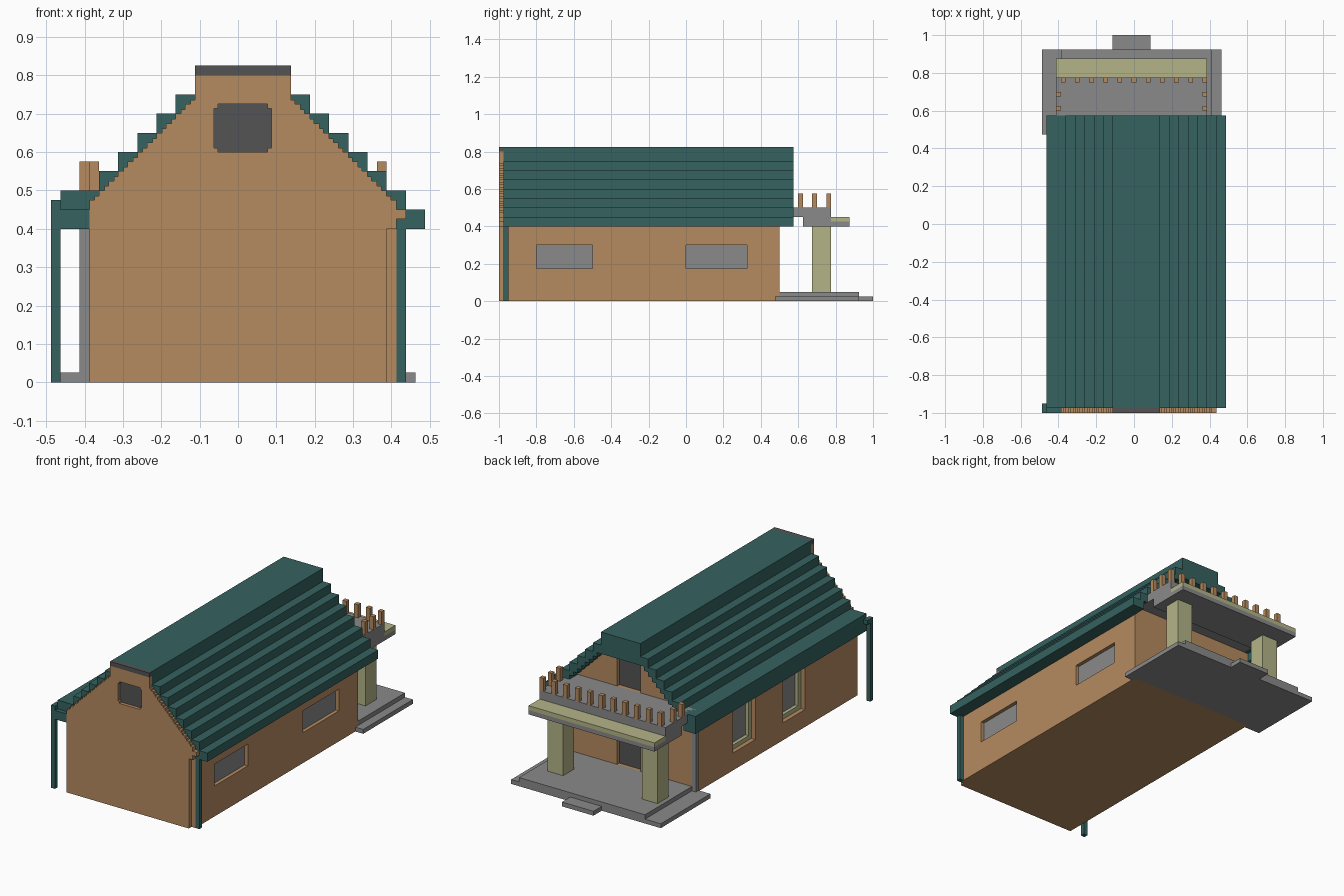
import bpy, bmesh

old = bpy.data.objects.get("Cube")
if old:
    bpy.data.objects.remove(old, do_unlink=True)


def material(name, hex_rgb):
    rgb = [int(hex_rgb[i:i + 2], 16) / 255 for i in (0, 2, 4)]
    lin = [c / 12.92 if c <= 0.04045 else ((c + 0.055) / 1.055) ** 2.4 for c in rgb]
    m = bpy.data.materials.new(name)
    m.use_nodes = True
    m.diffuse_color = (*lin, 1)
    m.node_tree.nodes["Principled BSDF"].inputs["Base Color"].default_value = (*lin, 1)
    return m


WOOD = material("warm wood", "B68B60")
GREEN = material("roof green", "356260")
GREY = material("stone grey", "8A8A8A")
DARK = material("dark grey", "545454")
CREAM = material("cream", "B4B488")


def finish(name, bm, mat):
    bmesh.ops.recalc_face_normals(bm, faces=bm.faces[:])
    me = bpy.data.meshes.new(name)
    bm.to_mesh(me)
    bm.free()
    ob = bpy.data.objects.new(name, me)
    bpy.context.collection.objects.link(ob)
    if mat:
        me.materials.append(mat)
    return ob


def boxes(name, mat, *spans):
    """One object from boxes given as (x0, x1, y0, y1, z0, z1)."""
    bm = bmesh.new()
    for x0, x1, y0, y1, z0, z1 in spans:
        vs = bmesh.ops.create_cube(bm, size=1)["verts"]
        for v in vs:
            v.co = (x1 if v.co.x > 0 else x0, y1 if v.co.y > 0 else y0,
                    z1 if v.co.z > 0 else z0)
    return finish(name, bm, mat)


def prism(name, mat, outline, y0, y1):
    """Extrude an x/z outline along y."""
    bm = bmesh.new()
    face = bm.faces.new([bm.verts.new((x, y0, z)) for x, z in outline])
    ext = bmesh.ops.extrude_face_region(bm, geom=[face])["geom"]
    bmesh.ops.translate(bm, vec=(0, y1 - y0, 0),
                        verts=[g for g in ext if isinstance(g, bmesh.types.BMVert)])
    return finish(name, bm, mat)


def cut(ob, *spans):
    """Cut box openings into a wall."""
    for span in spans:
        tool = boxes("opening_cutter", None, span)
        tool.hide_render = True
        mod = ob.modifiers.new("opening", 'BOOLEAN')
        mod.operation, mod.solver, mod.object = 'DIFFERENCE', 'EXACT', tool
        bpy.context.view_layer.objects.active = ob
        bpy.ops.object.modifier_apply(modifier=mod.name)
        bpy.data.objects.remove(tool, do_unlink=True)


U = 0.025                 # building block size
C, HALF = 0.0125, 0.125   # roof axis and half width of the ridge


def stair(side, z_top, count):
    """Fine steps from the ridge edge down to the eave."""
    pts = []
    for k in range(count):
        z = z_top - U * k
        pts += [(C + side * (HALF + U * k), z), (C + side * (HALF + U * (k + 1)), z)]
    return pts


def gable(peak, right_count):
    right = stair(1, 0.725, right_count)
    left = stair(-1, 0.725, 11)
    pts = [(left[-1][0], 0)] + left[::-1]
    if peak:
        pts += [(C - HALF, peak), (C + HALF, peak)]
    else:
        pts = pts[:-1]
        right = right[1:]
    return pts + right + [(right[-1][0], 0)]


# House body and the thin front gable standing in front of the roof
body = prism("house_body", WOOD, gable(None, 11), -0.975, 0.5)
front = prism("front_gable", WOOD, gable(0.8, 10), -1, -0.975)
boxes("gable_cap", DARK, (C - HALF, C + HALF, -1, -0.975, 0.8, 0.825))
boxes("gable_corner", WOOD, (0.3875, 0.4125, -1, -0.975, 0.4, 0.475),
      (0.4125, 0.4375, -1, -0.975, 0.425, 0.45))

# Window and door openings
WX, WZ = (-0.0625, 0.0875), (0.6, 0.725)
cut(front, (*WX, -1.1, -0.97, *WZ))
side_windows = [(-0.8, -0.5), (0.0, 0.325)]
tall_windows = [(-0.525, -0.325), (-0.075, 0.125)]
cut(body, *[(0.3875, 0.6, a, b, 0.175, 0.3) for a, b in side_windows])
cut(body, *[(-0.6, -0.3375, a, b, 0.1, 0.35) for a, b in tall_windows])
cut(body, (*WX, 0.475, 0.6, 0.05, 0.35), (*WX, 0.475, 0.6, 0.5, 0.7))

boxes("front_window", DARK, (*WX, -0.981, -0.975, *WZ))
boxes("window_corner_blocks", WOOD,
      *[(x, x + 0.011, -1, -0.981, z, z + 0.011)
        for x in (WX[0], WX[1] - 0.011) for z in (WZ[0], WZ[1] - 0.011)])
boxes("side_window_panes", GREY,
      *[(0.3875, 0.392, a, b, 0.175, 0.3) for a, b in side_windows])
boxes("back_doors", DARK, (*WX, 0.475, 0.48, 0.05, 0.35), (*WX, 0.475, 0.48, 0.5, 0.7))
for a, b in tall_windows:
    boxes("tall_window_pane", GREY, (-0.343, -0.3375, a, b, 0.1, 0.35))
    boxes("tall_window_frame", CREAM,
          (-0.3625, -0.3375, a, a + U, 0.1, 0.35), (-0.3625, -0.3375, b - U, b, 0.1, 0.35),
          (-0.3625, -0.3375, a + U, b - U, 0.1, 0.125),
          (-0.3625, -0.3375, a + U, b - U, 0.325, 0.35))

# Small trim blocks in the notches of the front gable
trim = []
for side in (-1, 1):
    for k in range(11):
        x = C + side * (HALF + U * k)
        z = 0.725 - U * k
        trim.append((min(x, x + side * 0.011), max(x, x + side * 0.011),
                     -1, -0.975, z, z + 0.011))
boxes("gable_trim", WOOD, *trim)


# Stepped roof shell
def coarse(side):
    pts = [(C + side * HALF, 0.825)]
    for i in range(5):
        z = 0.75 - 0.05 * i
        pts += [(C + side * (HALF + 0.05 * i), z), (C + side * (HALF + 0.05 * (i + 1)), z)]
    return pts


right_eave = [(0.3875, 0.5), (0.4375, 0.5), (0.4375, 0.45), (0.4875, 0.45),
              (0.4875, 0.4), (0.4125, 0.4)]
left_eave = [(-0.3625, 0.5), (-0.4625, 0.5), (-0.4625, 0.4), (-0.3875, 0.4)]
under_right = stair(1, 0.7, 11)[::-1][:-1]
under_left = stair(-1, 0.7, 11)[1:]
prism("roof", GREEN, coarse(1) + right_eave + under_right + under_left
      + left_eave[::-1] + coarse(-1)[::-1], -0.975, 0.575)

# Roof posts and the short front beam
boxes("roof_posts", GREEN, (-0.4875, -0.4625, -1, -0.975, 0, 0.475),
      (0.4125, 0.4375, -0.975, -0.95, 0, 0.4))
boxes("front_beam", GREEN, (-0.4625, -0.3875, -1, -0.975, 0.4, 0.45),
      (-0.4875, -0.4625, -0.975, -0.95, 0.45, 0.475))
boxes("corner_downpipe", GREY, (-0.4125, -0.3875, 0.475, 0.5, 0.025, 0.4))

# Porch floor, lower side ledges and step
boxes("porch_floor", GREY, (-0.3875, 0.4125, 0.5, 0.925, 0, 0.05))
boxes("porch_ledges", GREY, (-0.4875, -0.3875, 0.475, 0.925, 0, 0.025),
      (0.4125, 0.4625, 0.475, 0.925, 0, 0.025))
boxes("porch_step", GREY, (-0.1125, 0.0875, 0.925, 1, 0, 0.025))
boxes("porch_pillars", CREAM,
      *[(x, x + 0.1, 0.675, 0.775, 0.05, 0.4) for x in (-0.3625, 0.2375)])

# Balcony
BX = (-0.4125, 0.3875)
boxes("balcony_floor", GREY, (*BX, 0.5, 0.775, 0.45, 0.5), (*BX, 0.625, 0.775, 0.425, 0.45))
boxes("balcony_base", GREY, (*BX, 0.625, 0.875, 0.4, 0.425))
boxes("balcony_ledge", CREAM, (*BX, 0.775, 0.875, 0.425, 0.45))
balusters = [(-0.3875 + 0.075 * k, -0.3625 + 0.075 * k, 0.75, 0.775, 0.5, 0.575)
             for k in range(11)]
balusters += [(x, x + U, y, y + U, 0.5, 0.575)
              for x in (BX[0], BX[1] - U) for y in (0.6, 0.675)]
boxes("balcony_balusters", WOOD, *balusters)
